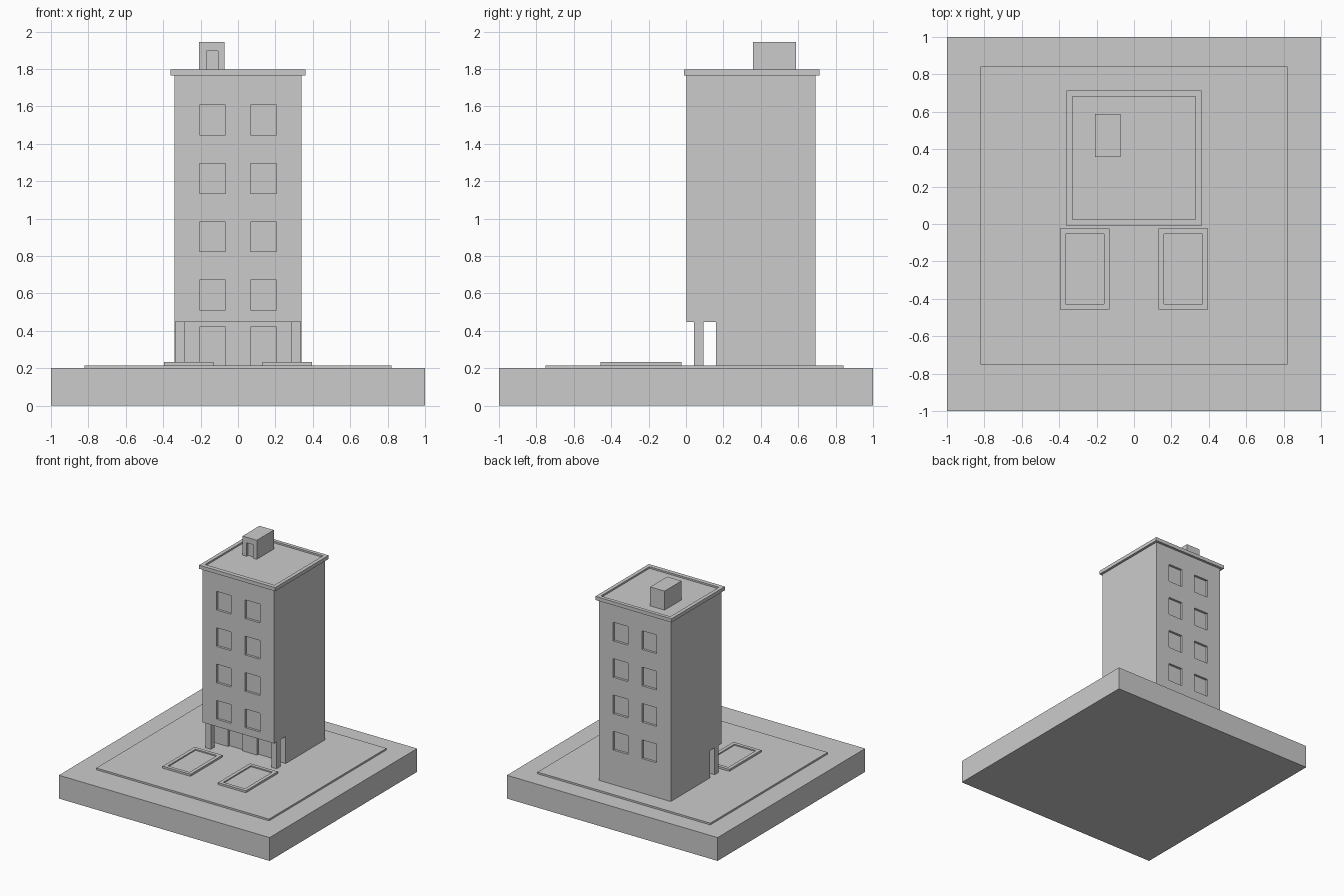
import bpy, bmesh
from mathutils import Matrix, Vector

if "Cube" in bpy.data.objects:
    bpy.data.objects.remove(bpy.data.objects["Cube"])


def boxes(name, spans):
    """One object from boxes given as (x0, x1, y0, y1, z0, z1)."""
    bm = bmesh.new()
    for x0, x1, y0, y1, z0, z1 in spans:
        centre = Vector(((x0 + x1) / 2, (y0 + y1) / 2, (z0 + z1) / 2))
        size = (x1 - x0, y1 - y0, z1 - z0, 1)
        bmesh.ops.create_cube(bm, size=1, matrix=Matrix.Translation(centre) @ Matrix.Diagonal(size))
    mesh = bpy.data.meshes.new(name)
    bm.to_mesh(mesh)
    bm.free()
    obj = bpy.data.objects.new(name, mesh)
    bpy.context.collection.objects.link(obj)
    return obj


def carve(obj, spans):
    """Cut boxes out of an object and remove the helper."""
    cutter = boxes("cutter", spans)
    cutter.hide_render = True
    mod = obj.modifiers.new("carve", 'BOOLEAN')
    mod.operation = 'DIFFERENCE'
    mod.solver = 'EXACT'
    mod.object = cutter
    bpy.context.view_layer.objects.active = obj
    bpy.ops.object.modifier_apply(modifier=mod.name)
    bpy.data.objects.remove(cutter)


# Ground slab and paved pad
boxes("base_slab", [(-1, 1, -1, 1, 0, 0.2)])
boxes("paved_pad", [(-0.82, 0.82, -0.75, 0.842, 0.19, 0.215)])

# Tower with an open porch at the front of the ground floor
tower = boxes("tower", [(-0.34, 0.34, 0.002, 0.692, 0.205, 1.77)])
carve(tower, [(-0.5, 0.5, -0.1, 0.16, 0.1, 0.448)])

# Recessed windows front and back, and the two entrance doors
columns = [(-0.206, -0.067), (0.067, 0.206)]
depth = 0.02
openings = []
for x0, x1 in columns:
    for row in range(4):
        z0 = 0.511 + row * 0.312
        openings.append((x0, x1, -0.05, 0.002 + depth, z0, z0 + 0.16))
        openings.append((x0, x1, 0.692 - depth, 0.75, z0, z0 + 0.16))
    openings.append((x0, x1, 0.1, 0.16 + depth, 0.15, 0.42))
carve(tower, openings)

# Porch posts
for side, name in ((-1, "left_post"), (1, "right_post")):
    x0, x1 = sorted((side * 0.337, side * 0.287))
    boxes(name, [(x0, x1, 0.042, 0.093, 0.205, 0.455)])

# Roof slab with a raised rim
roof = boxes("roof", [(-0.361, 0.361, -0.012, 0.713, 1.765, 1.796)])
carve(roof, [(-0.329, 0.329, 0.025, 0.682, 1.782, 1.9)])

# Rooftop stair hut with a recessed door
hut = boxes("stair_hut", [(-0.208, -0.072, 0.358, 0.588, 1.775, 1.945)])
carve(hut, [(-0.168, -0.107, 0.3, 0.378, 1.7, 1.897)])

# Garden beds with a raised kerb
for side, name in ((-1, "left_bed"), (1, "right_bed")):
    x0, x1 = sorted((side * 0.395, side * 0.131))
    bed = boxes(name, [(x0, x1, -0.457, -0.024, 0.205, 0.232)])
    carve(bed, [(x0 + 0.03, x1 - 0.03, -0.427, -0.054, 0.222, 0.3)])
